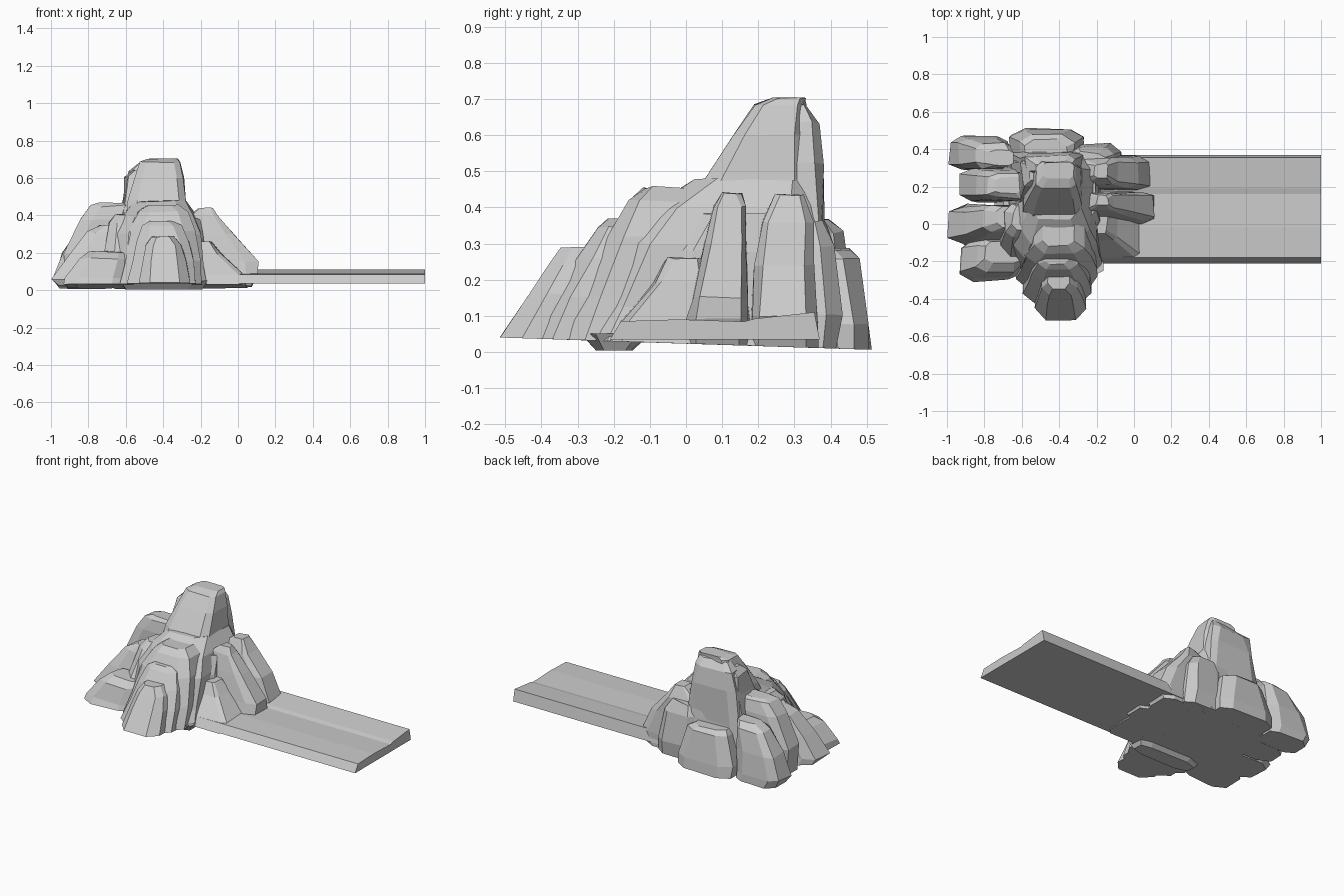
import bpy, bmesh, random

random.seed(4)


def finish(name, bm):
    bmesh.ops.recalc_face_normals(bm, faces=bm.faces)
    me = bpy.data.meshes.new(name)
    bm.to_mesh(me)
    bm.free()
    ob = bpy.data.objects.new(name, me)
    bpy.context.collection.objects.link(ob)
    return ob


def loft(name, rings):
    bm = bmesh.new()
    loops = [[bm.verts.new(p) for p in ring] for ring in rings]
    n = len(loops[0])
    for a, b in zip(loops, loops[1:]):
        for i in range(n):
            j = (i + 1) % n
            bm.faces.new((a[i], a[j], b[j], b[i]))
    bm.faces.new(loops[0][::-1])
    bm.faces.new(loops[-1])
    return finish(name, bm)


def rock(name, *levels, cut=0.2, jit=0.009):
    """Stack of chamfered rectangles: each level is (z, x0, x1, y0, y1).
    A first level with z None rests on the gently tilted underside."""
    rings = []
    for z, x0, x1, y0, y1 in levels:
        cx, cy = min((x1 - x0) * cut, .075), min((y1 - y0) * cut, .075)
        pts = [(x0 + cx, y0), (x1 - cx, y0), (x1, y0 + cy), (x1, y1 - cy),
               (x1 - cx, y1), (x0 + cx, y1), (x0, y1 - cy), (x0, y0 + cy)]
        r = lambda: random.uniform(-jit, jit)
        rings.append([(x + r(), y + r(), .023 - .033 * y if z is None else z + r() * .6)
                      for x, y in pts])
    return loft(name, rings)


# Flat road slab with a shallow step, running into the mountain
profile = [(-.21, .035), (-.18, .085), (-.02, .09), (.16, .084),
           (.19, .092), (.355, .11), (.37, .035)]
loft("road_slab", [[(x, y, z) for y, z in profile] for x in (-.2, 1.0)])

# Central core, foundation and summit
rock("foundation", (None, -.74, .03, -.18, .36), (.08, -.70, .02, -.17, .35))
rock("core", (None, -.68, -.16, -.29, .42), (.12, -.67, -.18, -.25, .40),
     (.30, -.65, -.20, -.18, .38), (.40, -.62, -.23, -.10, .37), (.475, -.56, -.275, .03, .35))
rock("core_foot", (.003, -.60, -.19, -.25, -.15), (.05, -.63, -.165, -.29, -.1), jit=.003)
rock("summit", (.36, -.60, -.26, -.03, .35), (.48, -.585, -.275, .055, .34),
     (.60, -.55, -.292, .13, .33), (.685, -.525, -.31, .19, .33),
     (.703, -.485, -.325, .24, .33), cut=.14, jit=.005)
rock("summit_left_shoulder", (.3, -.65, -.48, .07, .36), (.48, -.615, -.48, .14, .35),
     (.61, -.60, -.48, .20, .34), (.645, -.565, -.48, .23, .33), cut=.12)
rock("summit_back", (None, -.67, -.25, .25, .40), (.30, -.65, -.26, .25, .385),
     (.52, -.61, -.285, .25, .375), (.635, -.58, -.31, .27, .365),
     (.68, -.52, -.33, .28, .33), cut=.14)

# Stepped ribs arching down the front
rock("front_rib_upper", (None, -.625, -.19, -.36, 0), (.16, -.61, -.205, -.30, 0),
     (.32, -.585, -.225, -.22, 0), (.42, -.54, -.27, -.16, .04), (.455, -.49, -.32, -.12, .06))
rock("front_rib_middle", (None, -.59, -.225, -.44, -.1), (.15, -.565, -.24, -.37, -.1),
     (.26, -.54, -.26, -.30, -.1), (.345, -.51, -.305, -.245, -.1),
     (.372, -.47, -.345, -.22, -.1), jit=.006)
rock("front_rib_lower", (None, -.53, -.26, -.515, -.2), (.16, -.51, -.275, -.43, -.2),
     (.24, -.495, -.30, -.38, -.2), (.287, -.46, -.345, -.345, -.2), jit=.005)

# Left-hand boulders, front to back
rock("left_rock_front", (None, -.925, -.6, -.305, -.08), (.07, -.92, -.6, -.29, -.08),
     (.17, -.84, -.6, -.255, -.09), (.205, -.80, -.6, -.21, -.10))
rock("left_rock_inner", (None, -.72, -.5, -.22, .1), (.20, -.71, -.5, -.17, .1),
     (.36, -.69, -.5, -.07, .1), (.405, -.65, -.5, -.03, .09))
rock("left_rock_middle", (None, -.965, -.55, -.11, .10), (.06, -.99, -.55, -.11, .10),
     (.19, -.90, -.55, -.085, .105), (.31, -.81, -.55, -.05, .10), (.345, -.74, -.55, -.02, .09))
rock("left_rock_tall", (None, -.92, -.55, .12, .30), (.19, -.94, -.55, .125, .30),
     (.38, -.84, -.55, .13, .285), (.45, -.78, -.55, .14, .27), (.465, -.74, -.6, .16, .25))
rock("left_rock_back", (None, -.95, -.67, .29, .47), (.06, -.985, -.67, .285, .465),
     (.20, -.94, -.67, .29, .46), (.33, -.84, -.66, .30, .43), (.37, -.77, -.65, .31, .40))

# Rear boulders
rock("back_rock_large", (None, -.66, -.27, .3, .51), (.08, -.66, -.27, .3, .51),
     (.26, -.61, -.32, .3, .475), (.285, -.58, -.36, .3, .45))
rock("back_rock_right", (None, -.34, -.07, .22, .42), (.10, -.34, -.08, .22, .425),
     (.29, -.34, -.11, .23, .41), (.36, -.32, -.16, .25, .38))

# Right-hand boulders beside the road
rock("right_rock_front", (None, -.3, .045, -.205, .05), (.085, -.3, .03, -.185, .05),
     (.19, -.3, -.09, -.09, .05), (.26, -.3, -.14, -.05, .05), cut=.1)
rock("right_rock_middle", (None, -.35, .07, .0, .175), (.09, -.35, .105, .005, .175),
     (.15, -.35, .105, .02, .17), (.30, -.32, -.02, .05, .165),
     (.40, -.25, -.11, .075, .16), (.44, -.20, -.14, .10, .15), cut=.14, jit=.006)
rock("right_rock_back", (None, -.35, .05, .175, .365), (.10, -.35, .085, .18, .36),
     (.24, -.35, .02, .19, .355), (.36, -.30, -.09, .21, .35),
     (.435, -.21, -.14, .25, .32), cut=.14, jit=.006)
rock("right_rock_inner", (None, -.34, -.17, -.12, .3), (.28, -.34, -.18, -.06, .3),
     (.38, -.34, -.21, .03, .3))
